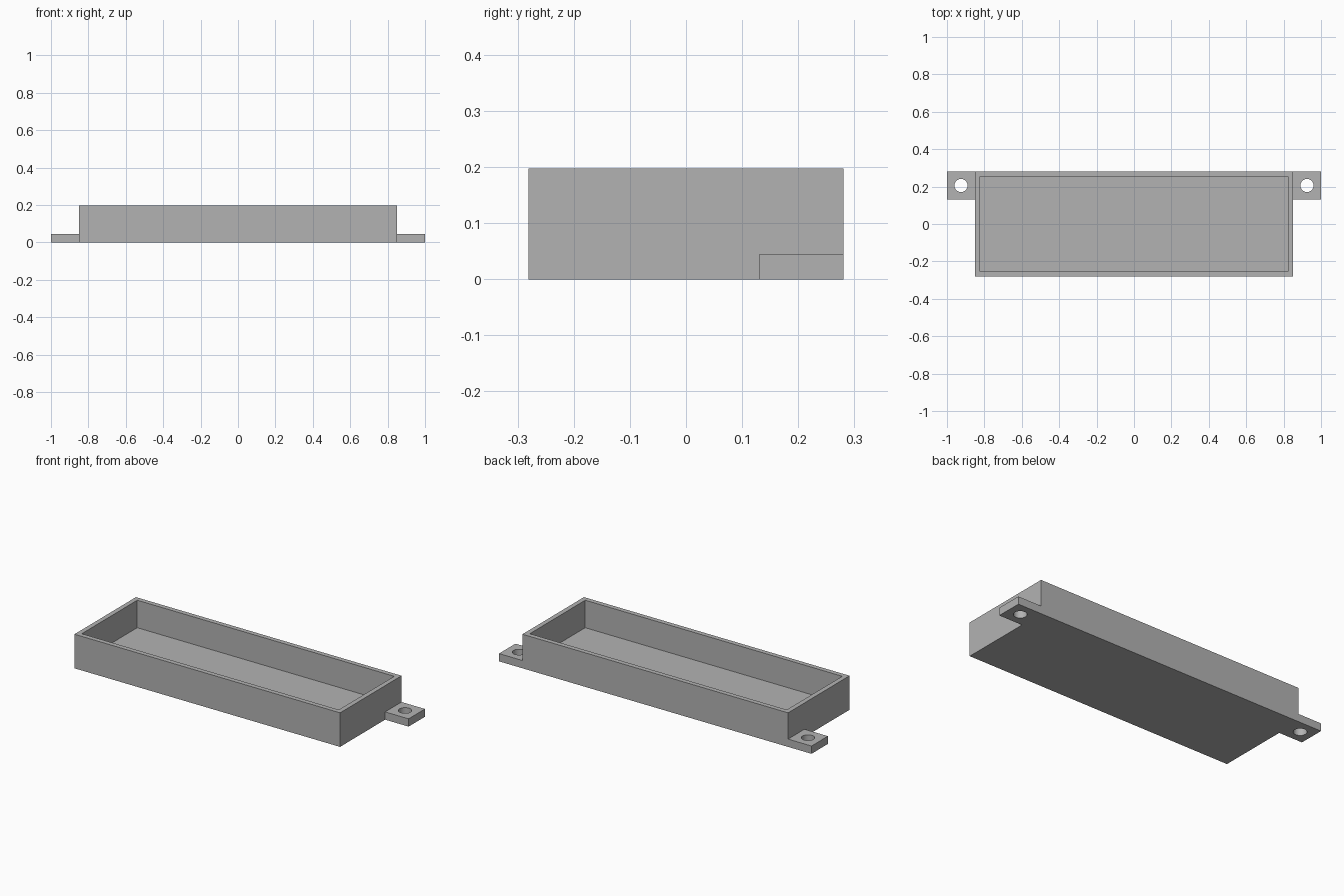
import bpy
import bmesh
from mathutils import Matrix, Vector

cube = bpy.data.objects.get("Cube")
if cube:
    bpy.data.objects.remove(cube, do_unlink=True)

HALF_X, HALF_Y, HEIGHT = 0.85, 0.281, 0.197
WALL, FLOOR = 0.039, 0.038
TAB, TAB_HEIGHT, HOLE_RADIUS = 0.15, 0.045, 0.035

grey = bpy.data.materials.new("plain grey")
grey.use_nodes = True
colour = (0.45, 0.45, 0.45, 1)
grey.diffuse_color = colour
grey.node_tree.nodes["Principled BSDF"].inputs["Base Color"].default_value = colour


def add_object(name, bm):
    mesh = bpy.data.meshes.new(name)
    bm.to_mesh(mesh)
    bm.free()
    mesh.materials.append(grey)
    obj = bpy.data.objects.new(name, mesh)
    bpy.context.collection.objects.link(obj)
    return obj


def box(low, high):
    low, high = Vector(low), Vector(high)
    bm = bmesh.new()
    place = Matrix.Translation((low + high) / 2) @ Matrix.Diagonal((*(high - low), 1))
    bmesh.ops.create_cube(bm, size=1, matrix=place)
    return bm


# Open tray: the top face is inset to the rim and sunk to the floor
bm = box((-HALF_X, -HALF_Y, 0), (HALF_X, HALF_Y, HEIGHT))
top = max(bm.faces, key=lambda f: f.calc_center_median().z)
bmesh.ops.inset_region(bm, faces=[top], thickness=WALL)
sunk = bmesh.ops.extrude_discrete_faces(bm, faces=[top])["faces"]
bmesh.ops.translate(bm, vec=(0, 0, FLOOR - HEIGHT), verts=sunk[0].verts)
add_object("tray", bm)

# Mounting tabs at the rear corners, each drilled with a round screw hole
for name, side in (("left_tab", 1), ("right_tab", -1)):
    x_in, x_out = side * HALF_X, side * (HALF_X + TAB)
    tab = add_object(name, box((min(x_in, x_out), HALF_Y - TAB, 0),
                               (max(x_in, x_out), HALF_Y, TAB_HEIGHT)))
    bm = bmesh.new()
    centre = ((x_in + x_out) / 2, HALF_Y - TAB / 2, TAB_HEIGHT / 2)
    bmesh.ops.create_cone(bm, cap_ends=True, segments=48, radius1=HOLE_RADIUS,
                          radius2=HOLE_RADIUS, depth=TAB_HEIGHT * 3,
                          matrix=Matrix.Translation(centre))
    drill = add_object(name + "_drill", bm)
    drill.hide_render = True
    cut = tab.modifiers.new("screw hole", 'BOOLEAN')
    cut.operation = 'DIFFERENCE'
    cut.solver = 'EXACT'
    cut.object = drill
    bpy.ops.object.select_all(action='DESELECT')
    tab.select_set(True)
    bpy.context.view_layer.objects.active = tab
    bpy.ops.object.modifier_apply(modifier=cut.name)
    bpy.data.objects.remove(drill, do_unlink=True)
    bpy.ops.object.shade_smooth_by_angle()
